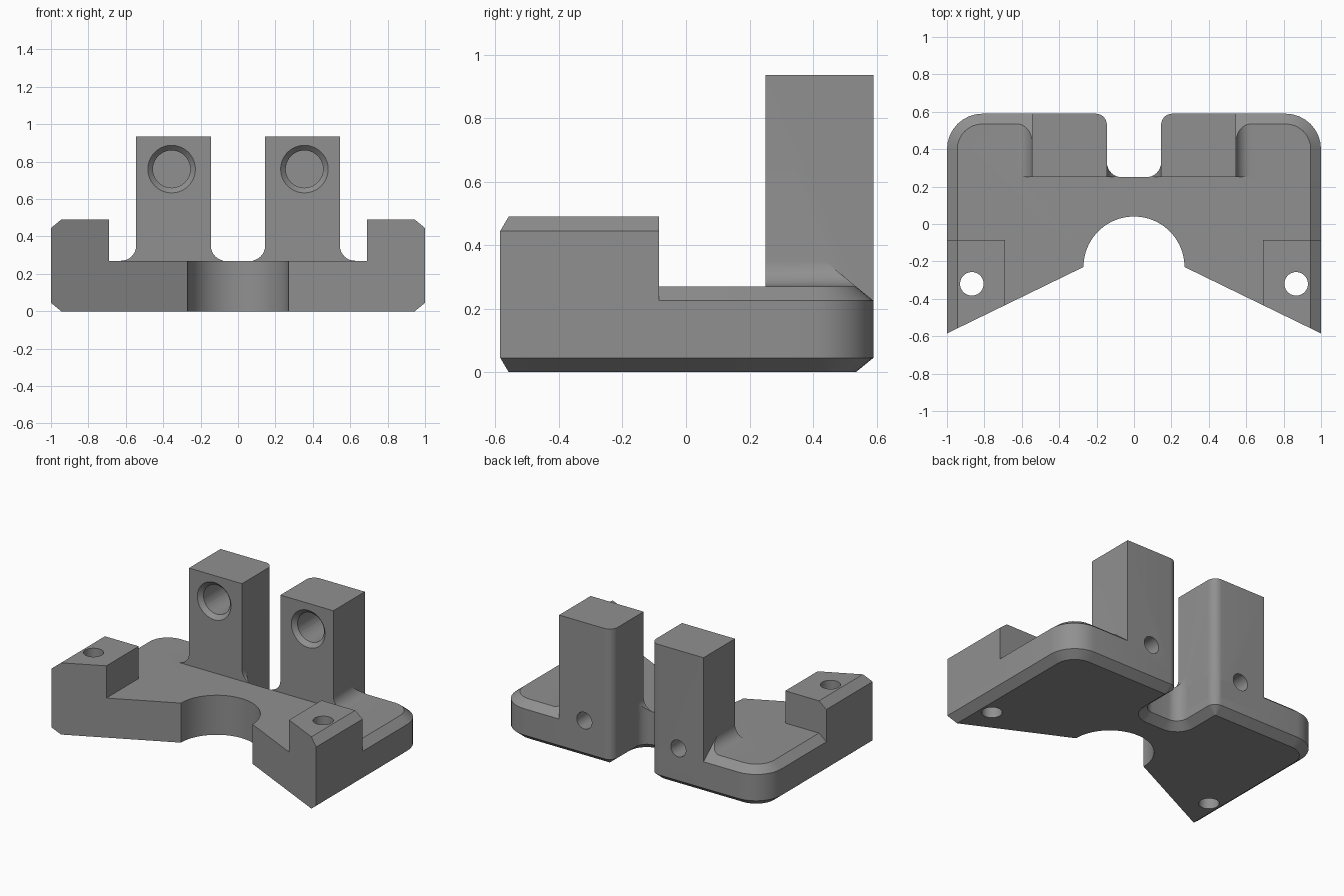
import bpy, bmesh, math

if "Cube" in bpy.data.objects:
    bpy.data.objects.remove(bpy.data.objects["Cube"])

CH, CZ = 0.055, 0.045          # chamfer width and height
N = 8                          # steps per rounded corner

grey = bpy.data.materials.new("plain_grey")
grey.diffuse_color = (0.28, 0.28, 0.28, 1)
grey.use_nodes = True
grey.node_tree.nodes["Principled BSDF"].inputs["Base Color"].default_value = grey.diffuse_color


def make(name, bm):
    bmesh.ops.recalc_face_normals(bm, faces=bm.faces)
    me = bpy.data.meshes.new(name)
    bm.to_mesh(me)
    bm.free()
    me.materials.append(grey)
    ob = bpy.data.objects.new(name, me)
    bpy.context.collection.objects.link(ob)
    return ob


def loft(name, levels):
    """Closed solid through (outline, z) levels with equal point counts."""
    bm = bmesh.new()
    rings = [[bm.verts.new((x, y, z)) for x, y in pts] for pts, z in levels]
    for a, b in zip(rings, rings[1:]):
        for i in range(len(a)):
            j = (i + 1) % len(a)
            bm.faces.new((a[i], a[j], b[j], b[i]))
    bm.faces.new(rings[0])
    bm.faces.new(rings[-1])
    return make(name, bm)


def arc(cx, cy, rx, ry, a0, a1, n=N):
    return [(cx + rx * math.cos(math.radians(a0 + (a1 - a0) * i / n)),
             cy + ry * math.sin(math.radians(a0 + (a1 - a0) * i / n)))
            for i in range(n + 1)]


def front_y(x):
    return -0.23 - (x - 0.27) * 0.355 / 0.73


def plate_outline(c, n):
    """Plate inset by c at the sides and back, and by n in the notch."""
    half = arc(0, -0.23, 0.27, 0.27, 90, 0, 20)[1:]
    half += [(1 - c, front_y(1 - c))]
    half += arc(0.81, 0.40, 0.19 - c, 0.19 - c, 0, 90)
    half += arc(0.205, 0.53, 0.06 - n, 0.06 - c, 90, 180)
    half += arc(0.065, 0.33, 0.08 + n, 0.08 + n, 0, -90)
    return [(0, 0.04)] + half + [(-x, y) for x, y in reversed(half)]


def boolean(ob, tool, op):
    m = ob.modifiers.new(op, 'BOOLEAN')
    m.operation, m.solver, m.object = op, 'EXACT', tool
    bpy.context.view_layer.objects.active = ob
    bpy.ops.object.modifier_apply(modifier=m.name)
    bpy.data.objects.remove(tool, do_unlink=True)


def fillet(name, s, cols):
    """Strip of columns (x, top z, back y at top, back y at bottom)."""
    bm = bmesh.new()
    rings = [[bm.verts.new(p) for p in ((s * x, 0.25, 0.225), (s * x, yb, 0.225),
                                        (s * x, yt, z), (s * x, 0.25, z))]
             for x, z, yt, yb in cols]
    for a, b in zip(rings, rings[1:]):
        for i in range(4):
            j = (i + 1) % 4
            bm.faces.new((a[i], a[j], b[j], b[i]))
    bm.faces.new(rings[0])
    bm.faces.new(rings[-1])
    return make(name, bm)


def hole(x, y, z, r0, r1, depth, along_y):
    """Round cutter, vertical or along y, centred on the given point."""
    bm = bmesh.new()
    bmesh.ops.create_cone(bm, cap_ends=True, segments=40,
                          radius1=r0, radius2=r1, depth=depth)
    ob = make("hole_cutter", bm)
    ob.location = (x, y, z)
    if along_y:
        ob.rotation_euler = (-math.pi / 2, 0, 0)
    ob.hide_render = True
    bpy.context.view_layer.update()
    return ob


# Base plate with chamfered rim
bracket = loft("bracket", [(plate_outline(CH, CH), 0), (plate_outline(0, 0), CZ),
                           (plate_outline(0, 0), 0.225), (plate_outline(CH, 0), 0.27)])

for s in (1, -1):
    # Upright post with one rounded back corner
    pts = [(0.145, 0.25), (0.545, 0.25), (0.545, 0.59)] + arc(0.205, 0.53, 0.06, 0.06, 90, 180)
    pts = [(s * x, y) for x, y in pts]
    boolean(bracket, loft("post", [(pts, 0.1), (pts, 0.935)]), 'UNION')

    # Front end block with chamfered outer top edge
    def block(c):
        return [(s * x, y) for x, y in ((0.69, -0.085), (1 - c, -0.085),
                                        (1 - c, front_y(1 - c)), (0.69, front_y(0.69)))]
    boolean(bracket, loft("end_block", [(block(0), 0.1), (block(0), 0.445),
                                        (block(CH), 0.49)]), 'UNION')

    # Fillet outside the post, trimmed by the back chamfer
    curve = [(0.625 - x, z) for x, z in arc(0, 0.35, 0.08, 0.08, 0, -90)]
    cols = [(x, z, 0.59 - (z - 0.225) * CH / CZ, 0.59)
            for x, z in [(0.52, 0.35)] + curve]
    boolean(bracket, fillet("outer_fillet", s, cols), 'UNION')

    # Fillet inside the post, trimmed by the notch corner
    curve = arc(0.065, 0.35, 0.08, 0.08, 0, -90)[:-1]
    cols = [(x, z, z - 0.02, z - 0.02) for x, z in [(0.18, 0.35)] + curve]
    boolean(bracket, fillet("inner_fillet", s, cols), 'UNION')

for s in (1, -1):
    # Front socket with countersink, back pilot hole, vertical screw hole
    boolean(bracket, hole(s * 0.355, 0.37, 0.76, 0.1, 0.1, 0.26, True), 'DIFFERENCE')
    boolean(bracket, hole(s * 0.355, 0.26, 0.76, 0.137, 0.098, 0.04, True), 'DIFFERENCE')
    boolean(bracket, hole(s * 0.355, 0.52, 0.265, 0.057, 0.057, 0.28, True), 'DIFFERENCE')
    boolean(bracket, hole(s * 0.867, -0.32, 0.3, 0.063, 0.063, 1, False), 'DIFFERENCE')

bpy.ops.object.select_all(action='DESELECT')
bracket.select_set(True)
bpy.context.view_layer.objects.active = bracket
bpy.ops.object.shade_smooth_by_angle(angle=math.radians(25))
